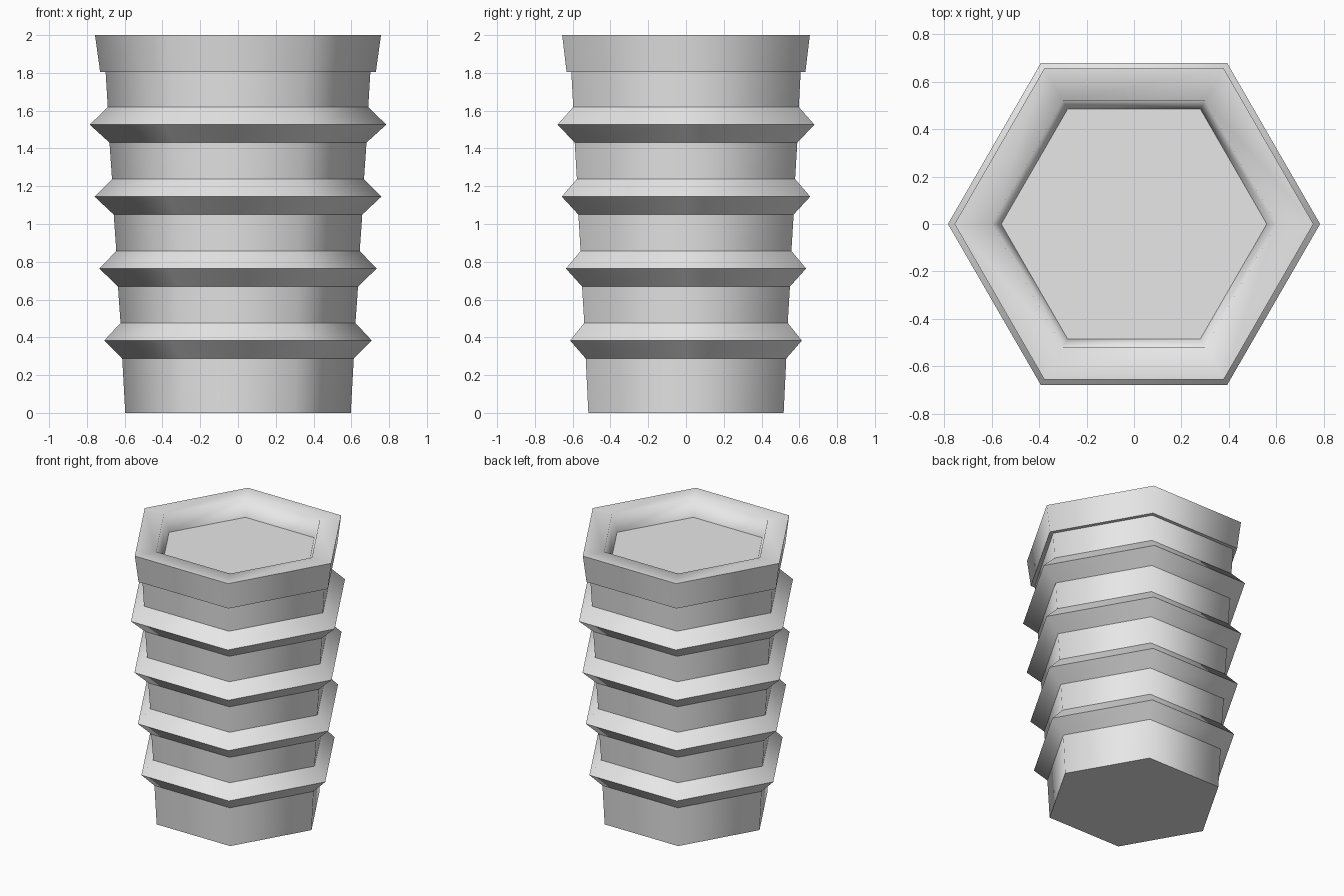
import bpy, bmesh, math

cube = bpy.data.objects.get("Cube")
if cube:
    bpy.data.objects.remove(cube, do_unlink=True)

SIDES = 6

# Single light grey material
grey = bpy.data.materials.new("light grey")
grey.use_nodes = True
grey.diffuse_color = (0.8, 0.8, 0.8, 1)
grey.node_tree.nodes["Principled BSDF"].inputs["Base Color"].default_value = (0.8, 0.8, 0.8, 1)

# Outer profile (radius, height): tapered base, four ridges, flared collar
profile = [(0.597, 0)]
for i in range(4):
    z, r = 0.383 + 0.381 * i, 0.613 + 0.0225 * i
    profile += [(r, z - 0.095), (r + 0.0955 + i * 0.003, z), (r + 0.009, z + 0.093)]
profile += [(0.701, 1.805), (0.73, 1.805), (0.757, 2)]

# Recessed mouth: lip blends softly into the inner wall
lip = len(profile)
profile += [(0.6, 2), (0.56, 1.875)]

bm = bmesh.new()
rings = []
for r, z in profile:
    rings.append([bm.verts.new((r * math.cos(math.tau * k / SIDES),
                                r * math.sin(math.tau * k / SIDES), z))
                  for k in range(SIDES)])

for low, high in zip(rings, rings[1:]):
    for k in range(SIDES):
        n = (k + 1) % SIDES
        bm.faces.new((low[k], low[n], high[n], high[k]))
bm.faces.new(rings[0][::-1])
bm.faces.new(rings[-1])

# Smooth around the corners, crisp along each ring
for f in bm.faces:
    f.smooth = True
for i, ring in enumerate(rings):
    for k in range(SIDES):
        edge = bm.edges.get((ring[k], ring[(k + 1) % SIDES]))
        edge.smooth = i == lip

mesh = bpy.data.meshes.new("ribbed_hex_pot")
bm.to_mesh(mesh)
bm.free()
mesh.materials.append(grey)
pot = bpy.data.objects.new("ribbed_hex_pot", mesh)
bpy.context.collection.objects.link(pot)
